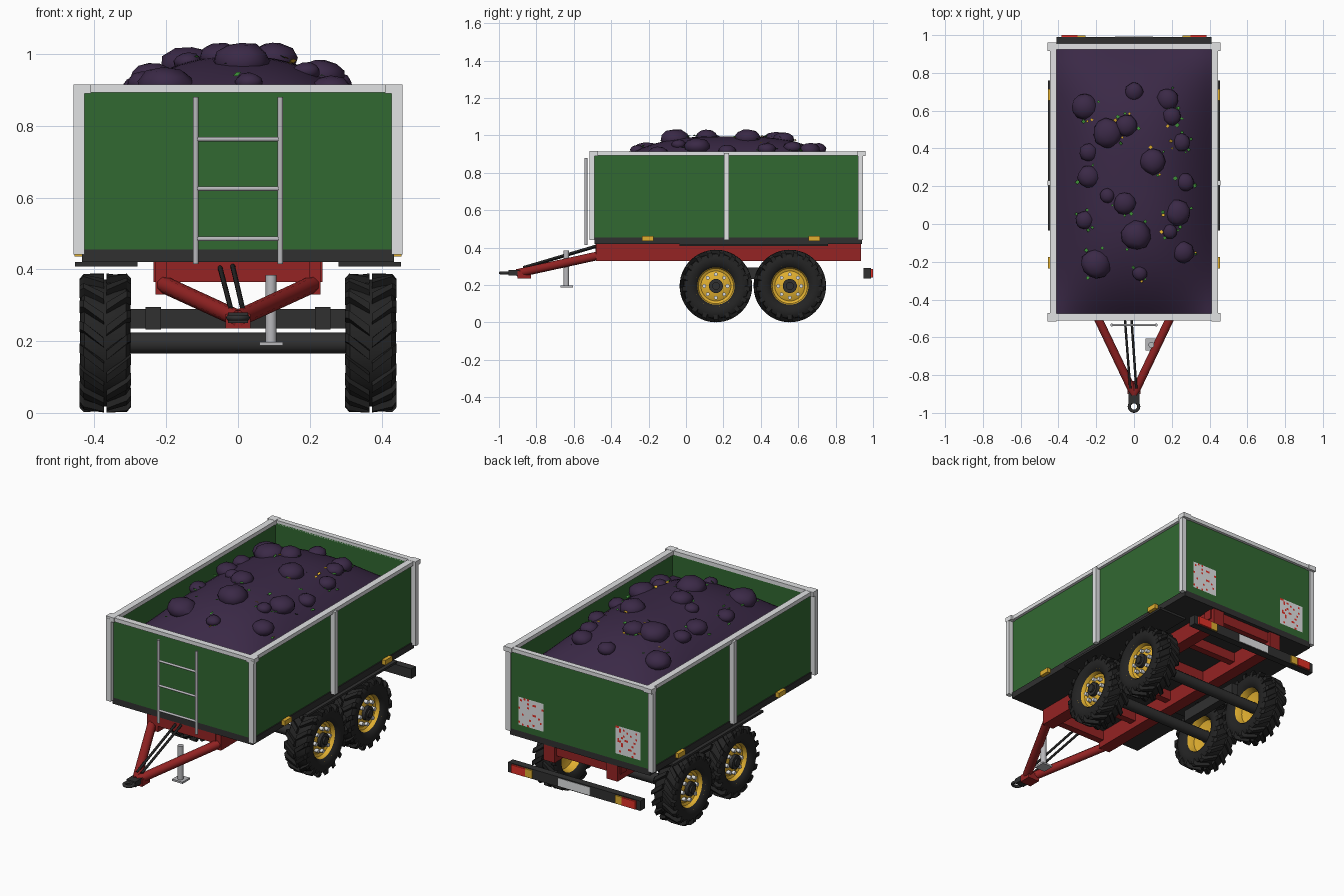
import bpy, bmesh, math, random
from mathutils import Vector, Matrix

random.seed(4)
cube = bpy.data.objects.get("Cube")
if cube:
    bpy.data.objects.remove(cube, do_unlink=True)


def material(name, r, g, b):
    m = bpy.data.materials.new(name)
    m.use_nodes = True
    m.diffuse_color = (r, g, b, 1)
    m.node_tree.nodes["Principled BSDF"].inputs["Base Color"].default_value = (r, g, b, 1)
    return m


GREEN = material("panel green", .031, .14, .031)
SILVER = material("light aluminium", .75, .76, .77)
STEEL = material("steel grey", .48, .48, .5)
DARK = material("dark frame", .03, .03, .03)
RUBBER = material("tyre black", .017, .017, .017)
RED = material("chassis red", .3, .017, .017)
GOLD = material("rim yellow", .75, .43, .03)
EARTH = material("dark purple crop", .043, .022, .062)
LAMP = material("lamp red", .75, .03, .02)
LEAF = material("leaf green", .05, .28, .04)


def finish(name, bm, mats, smooth=None):
    """Turn a bmesh into a named object; smooth is the sharp-edge angle in degrees."""
    bmesh.ops.recalc_face_normals(bm, faces=bm.faces)
    mesh = bpy.data.meshes.new(name)
    bm.to_mesh(mesh)
    bm.free()
    for m in mats if isinstance(mats, list) else [mats]:
        mesh.materials.append(m)
    if smooth:
        mesh.shade_smooth()
        mesh.set_sharp_from_angle(angle=math.radians(smooth))
    obj = bpy.data.objects.new(name, mesh)
    bpy.context.scene.collection.objects.link(obj)
    return obj


def box(name, mat, x, y, z):
    """Box from (low, high) pairs along each axis."""
    bm = bmesh.new()
    lows, highs = zip(x, y, z)
    size = [b - a for a, b in zip(lows, highs)]
    mid = [(a + b) / 2 for a, b in zip(lows, highs)]
    bmesh.ops.create_cube(bm, size=1, matrix=Matrix.Translation(mid) @ Matrix.Diagonal((*size, 1)))
    return finish(name, bm, mat)


def pair(name, mat, x, y, z):
    """The same box on both sides."""
    box("left_" + name, mat, x, y, z)
    box("right_" + name, mat, (-x[1], -x[0]), y, z)


def tube(name, mat, p, q, r, n=12):
    p, q = Vector(p), Vector(q)
    rot = (q - p).to_track_quat('Z', 'Y').to_matrix().to_4x4()
    turn = Matrix.Rotation(math.pi / n, 4, 'Z')
    bm = bmesh.new()
    bmesh.ops.create_cone(bm, cap_ends=True, segments=n, radius1=r, radius2=r, depth=(q - p).length,
                          matrix=Matrix.Translation((p + q) / 2) @ rot @ turn)
    return finish(name, bm, mat, 50)


def revolve(name, mat, profile, centre, side, steps=40):
    """Spin (axial, radius) points round the x axis."""
    bm = bmesh.new()
    verts = [bm.verts.new((side * a, r, 0)) for a, r in profile]
    edges = [bm.edges.new(e) for e in zip(verts, verts[1:])]
    bmesh.ops.spin(bm, geom=verts + edges, cent=(0, 0, 0), axis=(1, 0, 0),
                   angle=math.tau, steps=steps, use_duplicate=False)
    bmesh.ops.remove_doubles(bm, verts=bm.verts, dist=.0002)
    bmesh.ops.translate(bm, verts=bm.verts, vec=centre)
    return finish(name, bm, mat, 35)


# Body: floor, walls, posts and top rim
FRONT, REAR = -.49, .94
box("floor", DARK, (-.435, .435), (FRONT, REAR), (.42, .455))
pair("side_wall", GREEN, (.415, .43), (FRONT, REAR), (.455, .9))
box("front_wall", GREEN, (-.43, .43), (FRONT, -.475), (.455, .9))
box("rear_wall", GREEN, (-.43, .43), (.925, REAR), (.455, .9))
pair("side_rim", SILVER, (.41, .446), (-.51, .955), (.893, .915))
box("front_rim", SILVER, (-.446, .446), (-.51, -.475), (.893, .915))
box("rear_rim", SILVER, (-.446, .446), (.925, .955), (.893, .915))
for label, y in (("front", -.503), ("middle", .217), ("rear", .933)):
    pair(label + "_post", SILVER, (.428, .458), (y - .013, y + .013), (.442, .905))
for label, y in (("front", -.493), ("rear", .938)):
    pair(label + "_corner_cap", SILVER, (.41, .459), (y - .022, y + .022), (.89, .916))
for label, y in (("front", -.205), ("rear", .685)):
    pair(label + "_side_reflector", GOLD, (.435, .456), (y - .031, y + .031), (.436, .463))
pair("fender", DARK, (.28, .455), (-.035, .76), (.408, .42))

# Front ladder
for x in (-.118, .118):
    tube("ladder_rail", STEEL, (x, -.535, .415), (x, -.535, .88), .008)
for z in (.485, .625, .763):
    tube("ladder_rung", STEEL, (-.118, -.535, z), (.118, -.535, z), .0065)

# Rear warning plates, with scattered red cells
for x in (-.302, .302):
    bm = bmesh.new()
    upright = Matrix.Translation((x, REAR + .004, .57)) @ Matrix.Rotation(math.pi / 2, 4, 'X')
    bmesh.ops.create_grid(bm, x_segments=14, y_segments=14, size=.078, matrix=upright)
    for f in bm.faces:
        f.material_index = int(random.random() < .1)
    finish("warning_plate", bm, [SILVER, LAMP])

# Chassis
pair("chassis_rail", RED, (.16, .23), (-.48, .935), (.33, .42))
for y in (-.465, -.2, .09, .36, .62, .9):
    box("cross_member", RED, (-.2, .2), (y - .02, y + .02), (.365, .42))
for y in (-.205, .89):
    pair("rail_gusset", RED, (.23, .236), (y - .025, y + .025), (.365, .42))

# Drawbar, hoses, hitch and jack
for s in (-1, 1):
    tube("drawbar_arm", RED, (s * .205, -.47, .357), (0, -.9, .263), .024, 8)
box("drawbar_nose", RED, (-.035, .035), (-.9, -.83), (.235, .275))
box("hitch_shank", DARK, (-.028, .028), (-.95, -.87), (.25, .28))
bm = bmesh.new()
for i in range(10):
    bm.verts.new((.0085 * math.cos(math.tau * i / 10) + .025, 0, .0085 * math.sin(math.tau * i / 10)))
bm.verts.ensure_lookup_table()
ring = [bm.edges.new((bm.verts[i], bm.verts[i - 1])) for i in range(10)]
bmesh.ops.spin(bm, geom=bm.verts[:] + ring, cent=(0, 0, 0), axis=(0, 0, 1), angle=math.tau, steps=24)
bmesh.ops.remove_doubles(bm, verts=bm.verts, dist=.0002)
bmesh.ops.translate(bm, verts=bm.verts, vec=(0, -.9665, .265))
finish("hitch_ring", bm, DARK, 40)
tube("left_hose", RUBBER, (-.015, -.48, .41), (.012, -.87, .295), .007, 8)
tube("right_hose", RUBBER, (-.05, -.48, .405), (-.02, -.87, .29), .007, 8)
tube("jack_leg", STEEL, (.092, -.64, .195), (.092, -.64, .385), .0155, 16)
box("jack_foot", STEEL, (.06, .125), (-.67, -.605), (.188, .198))

# Rear bumper with lamps
box("rear_bumper", DARK, (-.41, .41), (.95, .99), (.235, .29))
box("number_plate", SILVER, (-.1, .1), (.99, .992), (.24, .284))
pair("tail_lamp", LAMP, (.3, .385), (.985, 1), (.24, .285))
pair("turn_lamp", GOLD, (.258, .3), (.985, .998), (.24, .285))

# Axles, bogies and wheels
AXLES = (.16, .555)
HUB_Z = .195
pair("bogie_beam", DARK, (.215, .258), (.16, .555), (.232, .295))
TYRE = [(-.05, .1), (-.062, .11), (-.07, .135), (-.068, .158), (-.058, .172), (0, .177),
        (.058, .172), (.068, .158), (.07, .135), (.062, .11), (.05, .1)]
RIM = [(-.06, .112), (-.045, .1), (-.01, .092), (0, .06), (0, 0)]
FACE = [(.063, .113), (.05, .1), (.028, .094), (.022, .08), (.036, .05), (.036, 0)]


def lugs(centre, side, count=17):
    """Chevron tread bars: three stations of four corners for each bar."""
    bm = bmesh.new()
    stations = ((.003, 0, .17, .194), (.06, -.24, .165, .193), (.072, -.28, .155, .18))
    for half in (-1, 1):
        for k in range(count):
            base = math.tau * (k + (.5 if half > 0 else 0)) / count
            loops = []
            for a, sweep, low, high in stations:
                corners = ((low, -.08), (high, -.065), (high, .065), (low, .08))
                loops.append([bm.verts.new(Vector((side * half * a, r * math.cos(base + sweep + d),
                              r * math.sin(base + sweep + d))) + centre) for r, d in corners])
            for p, q in zip(loops, loops[1:]):
                for i in range(4):
                    bm.faces.new((p[i - 1], p[i], q[i], q[i - 1]))
            bm.faces.new(loops[0])
            bm.faces.new(loops[-1])
    return finish("tyre_lugs", bm, RUBBER)


for y in AXLES:
    tube("axle", DARK, (-.37, y, HUB_Z), (.37, y, HUB_Z), .03, 16)
    for s in (-1, 1):
        c = Vector((s * .37, y, HUB_Z))
        revolve("tyre", RUBBER, TYRE, c, s)
        lugs(c, s)
        revolve("rim_inner", GOLD, RIM, c, s)
        revolve("rim_face", GOLD, FACE, c, s)
        tube("hub", DARK, c, c + Vector((s * .056, 0, 0)), .038, 16)
        tube("hub_cap", DARK, c, c + Vector((s * .066, 0, 0)), .022, 8)
        for k in range(8):
            t = math.tau * k / 8
            p = c + Vector((s * .02, .062 * math.cos(t), .062 * math.sin(t)))
            tube("wheel_nut", SILVER, p, p + Vector((s * .03, 0, 0)), .0105, 8)


# Heaped load
def heap(x, y):
    u, v = min(abs(x) / .415, 1), min(abs(y - .225) / .7, 1)
    return .775 + .22 * (1 - u ** 2.4) * (1 - v ** 3)


bm = bmesh.new()
bmesh.ops.create_grid(bm, x_segments=24, y_segments=40, size=1)
for v in bm.verts:
    x, y = v.co.x * .415, v.co.y * .7 + .225
    v.co = (x, y, heap(x, y))
finish("load_heap", bm, EARTH, 60)

ROOTS = [(-.26, .62, .07), (0, .7, .05), (.18, .66, .06), (.25, .43, .05), (-.04, .52, .06),
         (-.14, .48, .08), (.1, .33, .07), (-.24, .38, .05), (-.24, .25, .06), (.27, .22, .05),
         (-.14, .15, .04), (.23, .06, .07), (-.05, .11, .06), (-.26, .02, .05), (.01, -.06, .08),
         (.19, -.04, .04), (.26, -.15, .06), (-.2, -.21, .08), (.03, -.26, .04), (.2, .57, .05)]
bm = bmesh.new()
for x, y, r in ROOTS:
    spin = Matrix.Rotation(random.uniform(0, 6), 4, (random.random(), random.random(), 1))
    made = bmesh.ops.create_icosphere(bm, subdivisions=2, radius=r, matrix=spin)["verts"]
    for v in made:
        v.co *= random.uniform(.93, 1.04)
        v.co.z *= .68
        v.co += Vector((x, y, heap(x, y)))
finish("load_lumps", bm, EARTH, 50)

# Leaf scraps lying round the lumps
bm = bmesh.new()
for k in range(60):
    x, y, r = random.choice(ROOTS)
    t = random.uniform(0, math.tau)
    x, y = x + r * 1.1 * math.cos(t), y + r * 1.1 * math.sin(t)
    size = random.uniform(.007, .013)
    tilt = Matrix.Rotation(random.uniform(-.7, .7), 4, (math.cos(t), math.sin(t), 0))
    scrap = bmesh.ops.create_circle(bm, cap_ends=True, segments=4, radius=size,
                                    matrix=Matrix.Translation((x, y, heap(x, y) + .01)) @ tilt)
    for f in scrap["verts"][0].link_faces:
        f.material_index = int(k % 4 == 0)
finish("leaf_scraps", bm, [LEAF, GOLD])
